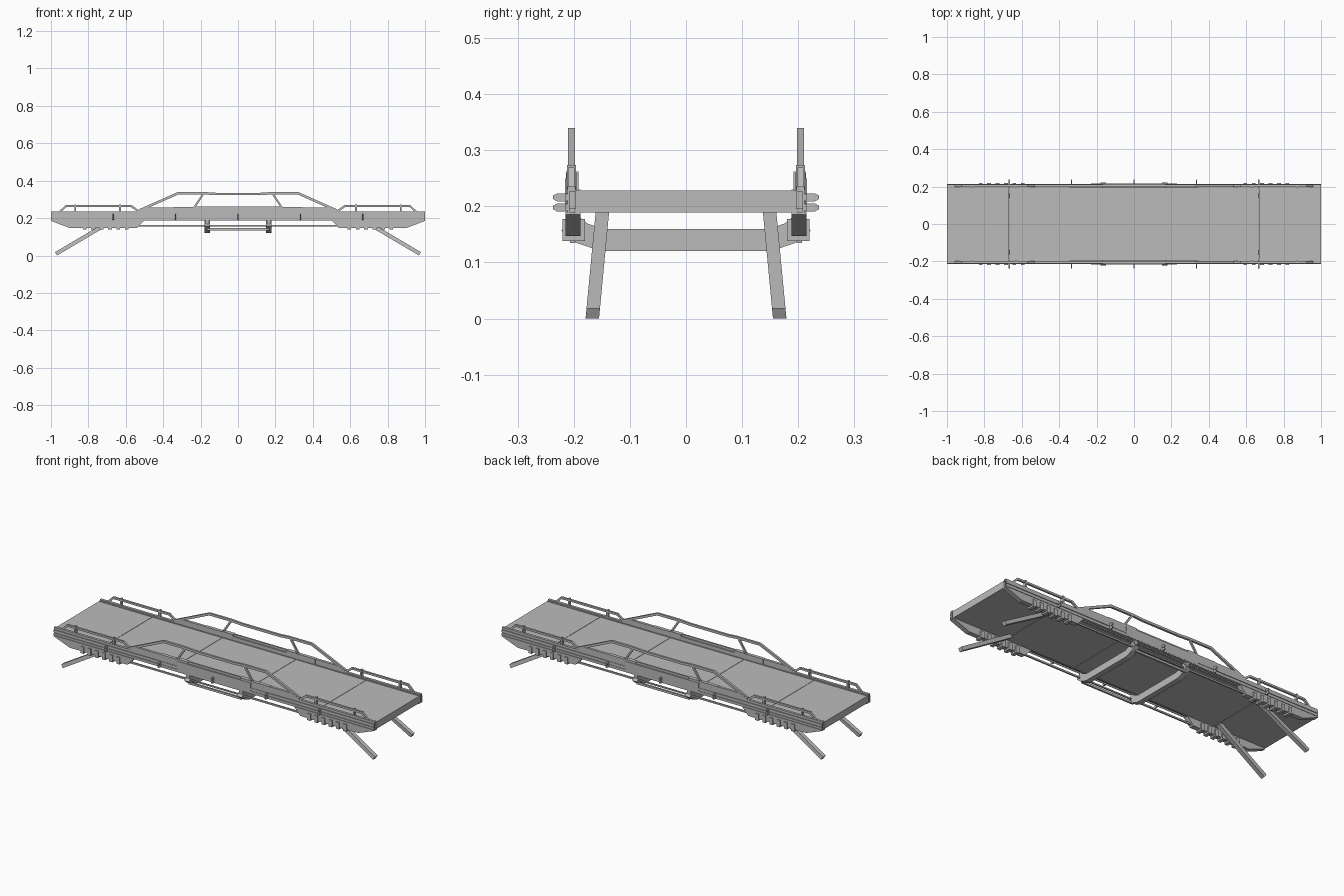
import bpy, bmesh
from mathutils import Vector

cube = bpy.data.objects.get("Cube")
if cube:
    bpy.data.objects.remove(cube)

grey = bpy.data.materials.new("bridge_grey")
grey.use_nodes = True
COL = (0.5, 0.5, 0.5, 1)
grey.diffuse_color = COL
grey.node_tree.nodes["Principled BSDF"].inputs["Base Color"].default_value = COL


def prism(name, outline, lo, hi, axis="y", mirror="xy"):
    """Extrude a flat outline along an axis and mirror it about the centre."""
    bm = bmesh.new()

    def place(p, d):
        return {"x": (d, p[0], p[1]), "y": (p[0], d, p[1])}[axis]
    face = bm.faces.new([bm.verts.new(place(p, lo)) for p in outline])
    ext = bmesh.ops.extrude_face_region(bm, geom=[face])
    verts = [v for v in ext["geom"] if isinstance(v, bmesh.types.BMVert)]
    bmesh.ops.translate(bm, verts=verts, vec=Vector(place((0, 0), hi - lo)))
    bmesh.ops.recalc_face_normals(bm, faces=bm.faces)
    mesh = bpy.data.meshes.new(name)
    bm.to_mesh(mesh)
    bm.free()
    mesh.materials.append(grey)
    obj = bpy.data.objects.new(name, mesh)
    bpy.context.collection.objects.link(obj)
    if mirror:
        mod = obj.modifiers.new("Mirror", "MIRROR")
        mod.use_axis = ("x" in mirror, "y" in mirror, False)
        mod.use_mirror_merge = False
    return obj


def box(name, x0, x1, y0, y1, z0, z1, mirror="xy"):
    return prism(name, [(x0, z0), (x1, z0), (x1, z1), (x0, z1)], y0, y1, "y", mirror)


def bar(name, path, thick, lo, hi, axis="y", mirror="xy"):
    """Flat bar of constant thickness that follows a bent path."""
    pts = [Vector(p) for p in path]
    left, right = [], []
    for i, p in enumerate(pts):
        dirs = [(b - a).normalized() for a, b in zip(pts[max(i - 1, 0):], pts[max(i - 1, 0) + 1:i + 2])]
        norms = [Vector((-d.y, d.x)) for d in dirs]
        n = sum(norms, Vector((0, 0))).normalized()
        off = n * (thick / 2 / n.dot(norms[0]))
        left.append(p + off)
        right.append(p - off)
    return prism(name, left + right[::-1], lo, hi, axis, mirror)


# Deck panels with narrow seams
box("deck_centre", -0.229, 0.229, -0.197, 0.197, 0.189, 0.228, "")
box("deck_middle", 0.231, 0.666, -0.197, 0.197, 0.189, 0.228, "x")
box("deck_end", 0.668, 1, -0.197, 0.197, 0.189, 0.228, "x")

# Hollow side beams with two outer rails
box("beam_inner_wall", -1, 1, 0.188, 0.192, 0.187, 0.23, "y")
box("beam_outer_wall", -1, 1, 0.208, 0.211, 0.187, 0.235, "y")
box("beam_cap", -1, 1, 0.197, 0.211, 0.226, 0.235, "y")
for z in (0.198, 0.216):
    box("side_rail", -1, 1, 0.208, 0.215, z - 0.006, z + 0.006, "y")
    # Rail pegs
    for x in (0, 1 / 3, 2 / 3):
        prism("rail_peg", [(0.208, z - 0.007), (0.23, z - 0.007), (0.237, z - 0.003),
                           (0.237, z + 0.003), (0.23, z + 0.007), (0.208, z + 0.007)],
              x - 0.003, x + 0.003, "x", "xy" if x else "y")

# Raised side plates
box("centre_side_plate", -0.23, 0.23, 0.192, 0.216, 0.195, 0.25, "y")
box("centre_grip", -0.165, 0.165, 0.199, 0.208, 0.25, 0.262, "y")
box("centre_grip_shoulder", 0.165, 0.23, 0.192, 0.214, 0.25, 0.262)
box("middle_side_plate", 0.23, 0.345, 0.194, 0.213, 0.195, 0.259)
prism("outer_side_plate", [(0.345, 0.195), (0.53, 0.195), (0.53, 0.24), (0.49, 0.258), (0.345, 0.258)],
      0.197, 0.211)

# Lower end girders and their teeth
prism("end_girder", [(1, 0.19), (1, 0.185), (0.9, 0.147), (0.54, 0.147), (0.5, 0.19)], 0.188, 0.215)
for i in range(6):
    x = 0.585 + i * 0.045
    box("girder_tooth", x, x + 0.02, 0.18, 0.22, 0.138, 0.177)

# End handrails
bar("end_handrail", [(0.955, 0.23), (0.92, 0.264), (0.57, 0.264), (0.53, 0.235)], 0.011, 0.199, 0.21)
for x in (0.63, 0.87):
    box("handrail_post", x - 0.005, x + 0.005, 0.196, 0.212, 0.23, 0.274)

# Arched centre handrail and its struts
arch = [(0.53, 0.24), (0.32, 0.333), (0.18, 0.333), (0.12, 0.329)]
bar("arch_handrail", arch + [(-x, z) for x, z in reversed(arch)], 0.013, 0.198, 0.21, "y", "y")
bar("arch_strut", [(0.235, 0.255), (0.185, 0.33)], 0.01, 0.2, 0.209)

# Underside cross beams with bent ends
half = [(0.0, 0.14), (0.15, 0.14), (0.185, 0.152), (0.21, 0.172)]
bar("cross_beam", [(-y, z) for y, z in reversed(half[1:])] + half[1:], 0.039, 0.15, 0.18, "x", "x")
box("beam_hanger", 0.155, 0.175, 0.199, 0.212, 0.16, 0.2)

# Tension rods
box("long_rod", 0.165, 0.55, 0.197, 0.205, 0.154, 0.163)
box("short_rod", -0.165, 0.165, 0.197, 0.207, 0.135, 0.147, "y")
box("upper_rod", -0.165, 0.165, 0.197, 0.205, 0.156, 0.163, "y")

# Splayed legs
leg = bar("leg", [(0.973, 0.009), (0.67, 0.188)], 0.021, -0.012, 0.012)
for v in leg.data.vertices:
    v.co.y += 0.167 - 0.018 * v.co.z / 0.19
